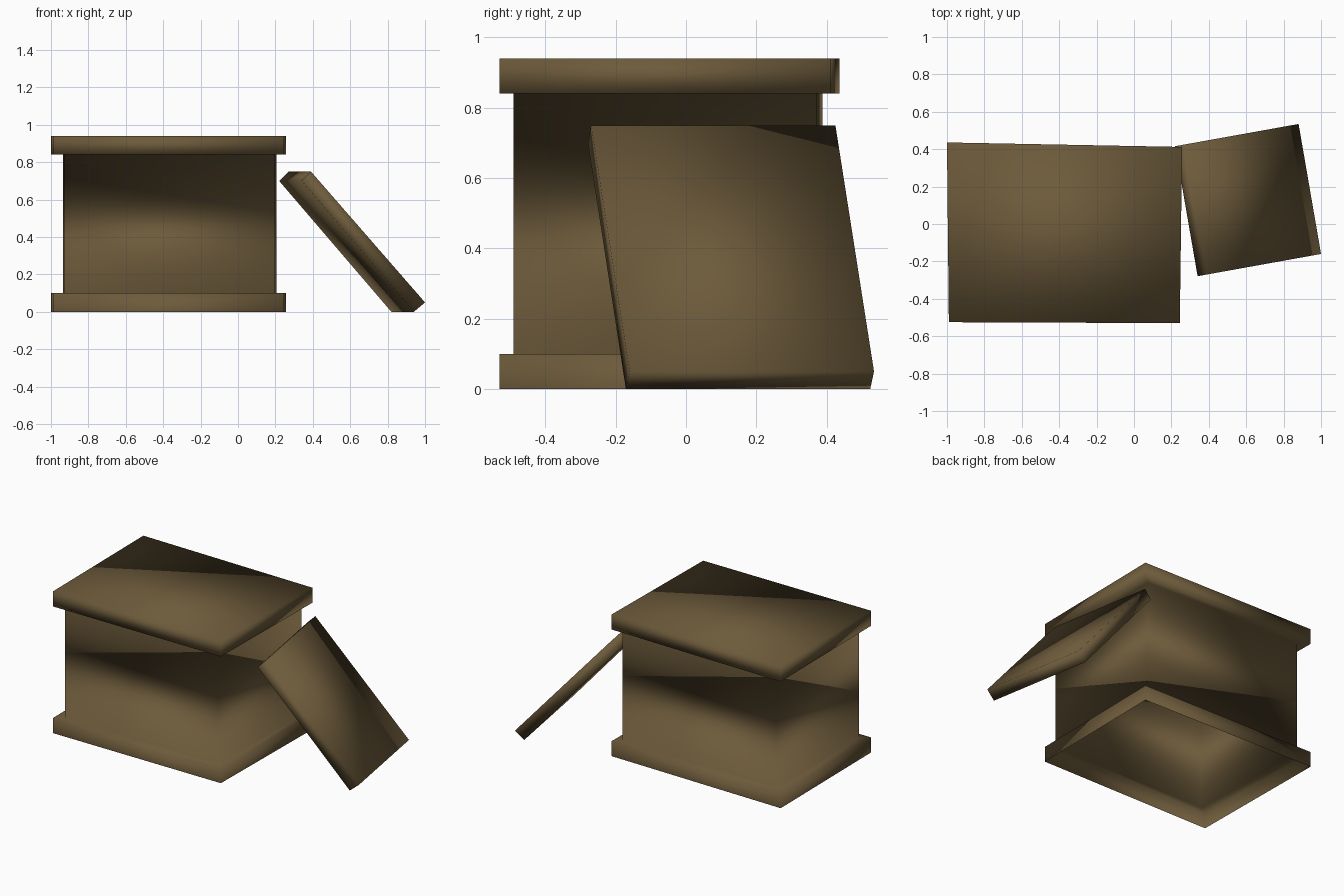
import bpy

if "Cube" in bpy.data.objects:
    bpy.data.objects.remove(bpy.data.objects["Cube"])

brown = bpy.data.materials.new("dull_brown_stone")
brown.diffuse_color = (0.15, 0.102, 0.043, 1)
brown.use_nodes = True
brown.node_tree.nodes["Principled BSDF"].inputs["Base Color"].default_value = brown.diffuse_color


def make(name, verts, faces):
    me = bpy.data.meshes.new(name)
    me.from_pydata(verts, [], faces)
    me.materials.append(brown)
    ob = bpy.data.objects.new(name, me)
    bpy.context.collection.objects.link(ob)
    me.shade_smooth()
    return ob


def loft(name, rings, caps):
    """Bridge four-cornered rings; caps lists the ring indices to close."""
    verts = [v for r in rings for v in r]
    faces = []
    for k in range(len(rings) - 1):
        for i in range(4):
            a, b = k * 4 + i, k * 4 + (i + 1) % 4
            faces.append((a, b, b + 4, a + 4))
    if 0 in caps:
        faces.append((3, 2, 1, 0))
    if -1 in caps:
        n = len(verts)
        faces.append((n - 4, n - 3, n - 2, n - 1))
    return make(name, verts, faces)


# Chest: hollow, open at the bottom, with a base flange and a lid flange
rim = [(-0.99, -0.525), (0.245, -0.53), (0.257, 0.412), (-1.0, 0.436)]
wall = [(-0.93, -0.485), (0.197, -0.49), (0.207, 0.372), (-0.935, 0.388)]
levels = [(rim, 0), (rim, 0.10), (wall, 0.10), (wall, 0.84), (rim, 0.84), (rim, 0.94)]
loft("stone_chest", [[(x, y, z) for x, y in ring] for ring, z in levels], [-1])

# Slab leaning against the side: a skewed cross-section swept front to back
section = [(0.22, 0.70), (0.82, 0.0), (0.88, 0.05), (0.27, 0.75)]
ends = [[(x + dx, 0.425 + 0.18 * (x - 0.27) + dy, z) for x, z in section]
        for dx, dy in ((0.12, -0.695), (0, 0))]
loft("leaning_slab", [ends[0], ends[1]], [0, -1])
